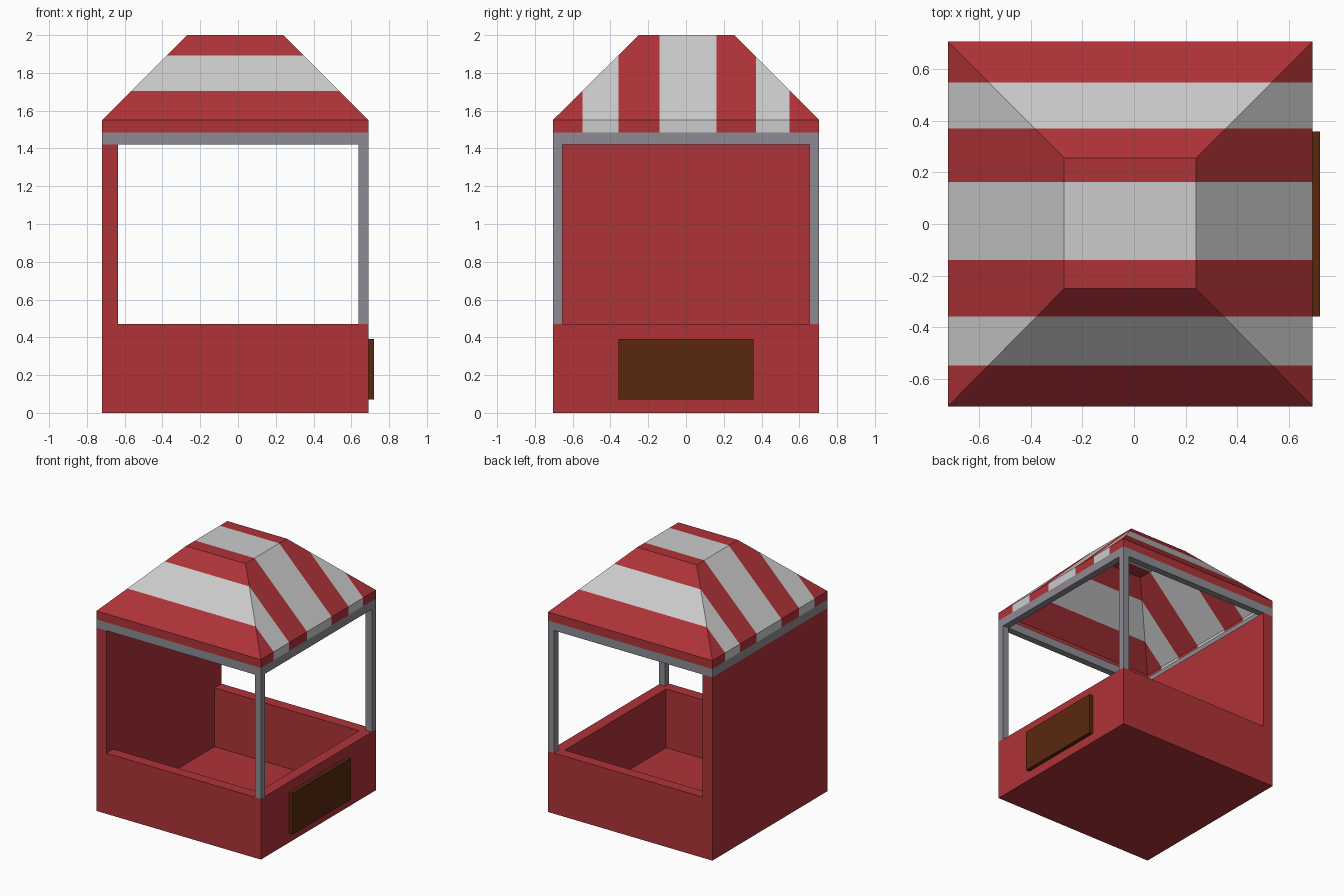
import bpy, bmesh
from mathutils import Vector

if "Cube" in bpy.data.objects:
    bpy.data.objects.remove(bpy.data.objects["Cube"])


def material(name, rgb):
    m = bpy.data.materials.new(name)
    m.diffuse_color = (*rgb, 1)
    m.use_nodes = True
    m.node_tree.nodes["Principled BSDF"].inputs["Base Color"].default_value = m.diffuse_color
    return m


RED = material("red", (0.43, 0.033, 0.04))
WHITE = material("white", (0.6, 0.6, 0.6))
STEEL = material("steel", (0.27, 0.26, 0.29))
BROWN = material("brown", (0.1, 0.021, 0.004))


def finish(name, bm, *mats):
    bmesh.ops.recalc_face_normals(bm, faces=bm.faces)
    me = bpy.data.meshes.new(name)
    bm.to_mesh(me)
    bm.free()
    for m in mats:
        me.materials.append(m)
    ob = bpy.data.objects.new(name, me)
    bpy.context.collection.objects.link(ob)
    return ob


def ring(bm, x0, x1, y0, y1, z):
    return [bm.verts.new(p) for p in ((x0, y0, z), (x1, y0, z), (x1, y1, z), (x0, y1, z))]


def bridge(bm, a, b):
    for i in range(4):
        j = (i + 1) % 4
        bm.faces.new((a[i], a[j], b[j], b[i]))


def box(name, lo, hi, mat):
    bm = bmesh.new()
    a = ring(bm, lo[0], hi[0], lo[1], hi[1], lo[2])
    b = ring(bm, lo[0], hi[0], lo[1], hi[1], hi[2])
    bridge(bm, a, b)
    bm.faces.new(a)
    bm.faces.new(b)
    return finish(name, bm, mat)


X0, X1, Y = -0.72, 0.69, 0.705   # footprint
T, P = 0.085, 0.052              # wall and post thickness
RIM, BEAM, EAVE = 0.47, 1.42, 1.485

# Counter base: open tray with a thin floor
bm = bmesh.new()
bottom = ring(bm, X0, X1, -Y, Y, 0)
top = ring(bm, X0, X1, -Y, Y, RIM)
inner_top = ring(bm, X0 + T, X1 - T, -Y + T, Y - T, RIM)
inner_floor = ring(bm, X0 + T, X1 - T, -Y + T, Y - T, 0.015)
bm.faces.new(bottom)
bridge(bm, bottom, top)
bridge(bm, top, inner_top)
bridge(bm, inner_top, inner_floor)
bm.faces.new(inner_floor)
finish("counter_base", bm, RED)

# Full-height side wall
box("side_wall", (X0, -Y, RIM), (X0 + T, Y, BEAM), RED)

# Corner posts
for name, y in (("front_post", -Y), ("back_post", Y - P)):
    box(name, (X1 - P, y, RIM), (X1, y + P, BEAM), STEEL)

# Square frame that carries the roof
bm = bmesh.new()
rings = [ring(bm, X0 + d, X1 - d, -Y + d, Y - d, z)
         for d, z in ((0, BEAM), (0, EAVE), (P, EAVE), (P, BEAM))]
for i in range(4):
    bridge(bm, rings[i], rings[(i + 1) % 4])
finish("top_frame", bm, STEEL)

# Hipped canopy sheet, cut into stripes across y
bm = bmesh.new()
eave = ring(bm, X0, X1, -Y, Y, EAVE)
fascia = ring(bm, X0, X1, -Y, Y, 1.55)
crown = ring(bm, -0.27, 0.24, -0.25, 0.255, 2.0)
bridge(bm, eave, fascia)
bridge(bm, fascia, crown)
bm.faces.new(crown)
cuts = (-0.548, -0.358, -0.14, 0.162, 0.37, 0.548)
for y in cuts:
    bmesh.ops.bisect_plane(bm, geom=bm.verts[:] + bm.edges[:] + bm.faces[:],
                           plane_co=Vector((0, y, 0)), plane_no=Vector((0, 1, 0)))
for f in bm.faces:
    yc = f.calc_center_bounds().y
    f.material_index = sum(yc > y for y in cuts) % 2
finish("striped_canopy", bm, RED, WHITE)

# Board on the right side
box("sign_board", (X1, -0.358, 0.07), (0.72, 0.358, 0.39), BROWN)
